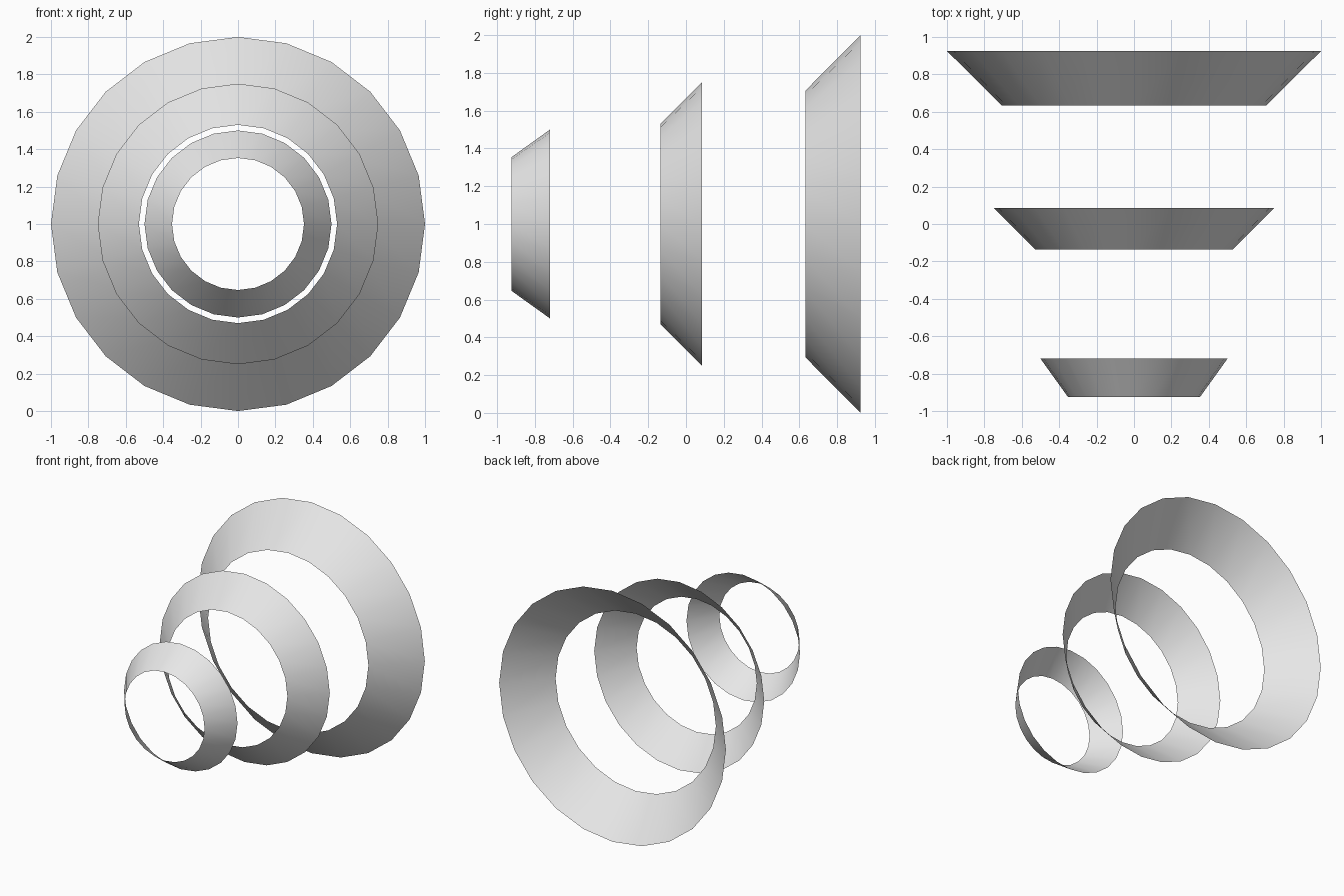
import bpy, bmesh, math

if "Cube" in bpy.data.objects:
    bpy.data.objects.remove(bpy.data.objects["Cube"])

SIDES = 24

grey = bpy.data.materials.new("light_grey")
grey.diffuse_color = (0.8, 0.8, 0.8, 1)
grey.use_nodes = True
grey.node_tree.nodes["Principled BSDF"].inputs["Base Color"].default_value = grey.diffuse_color


def conical_band(name, y_front, r_front, y_back, r_back):
    """Open, paper-thin conical band around the y axis at z = 1."""
    bm = bmesh.new()
    loops = []
    for y, r in ((y_front, r_front), (y_back, r_back)):
        loops.append([bm.verts.new((r * math.sin(math.tau * i / SIDES), y,
                                    1 + r * math.cos(math.tau * i / SIDES)))
                      for i in range(SIDES)])
    front, back = loops
    for i in range(SIDES):
        j = (i + 1) % SIDES
        face = bm.faces.new((front[i], back[i], back[j], front[j]))
        face.smooth = True
        # normals point away from the axis
        face.normal_update()
        c = face.calc_center_median()
        if face.normal.x * c.x + face.normal.z * (c.z - 1) < 0:
            face.normal_flip()
    mesh = bpy.data.meshes.new(name)
    bm.to_mesh(mesh)
    bm.free()
    mesh.materials.append(grey)
    obj = bpy.data.objects.new(name, mesh)
    bpy.context.collection.objects.link(obj)


# three bands growing toward the back
conical_band("small_front_band", -0.925, 0.353, -0.72, 0.5)
conical_band("middle_band", -0.135, 0.53, 0.085, 0.75)
conical_band("large_back_band", 0.633, 0.707, 0.925, 1.0)
